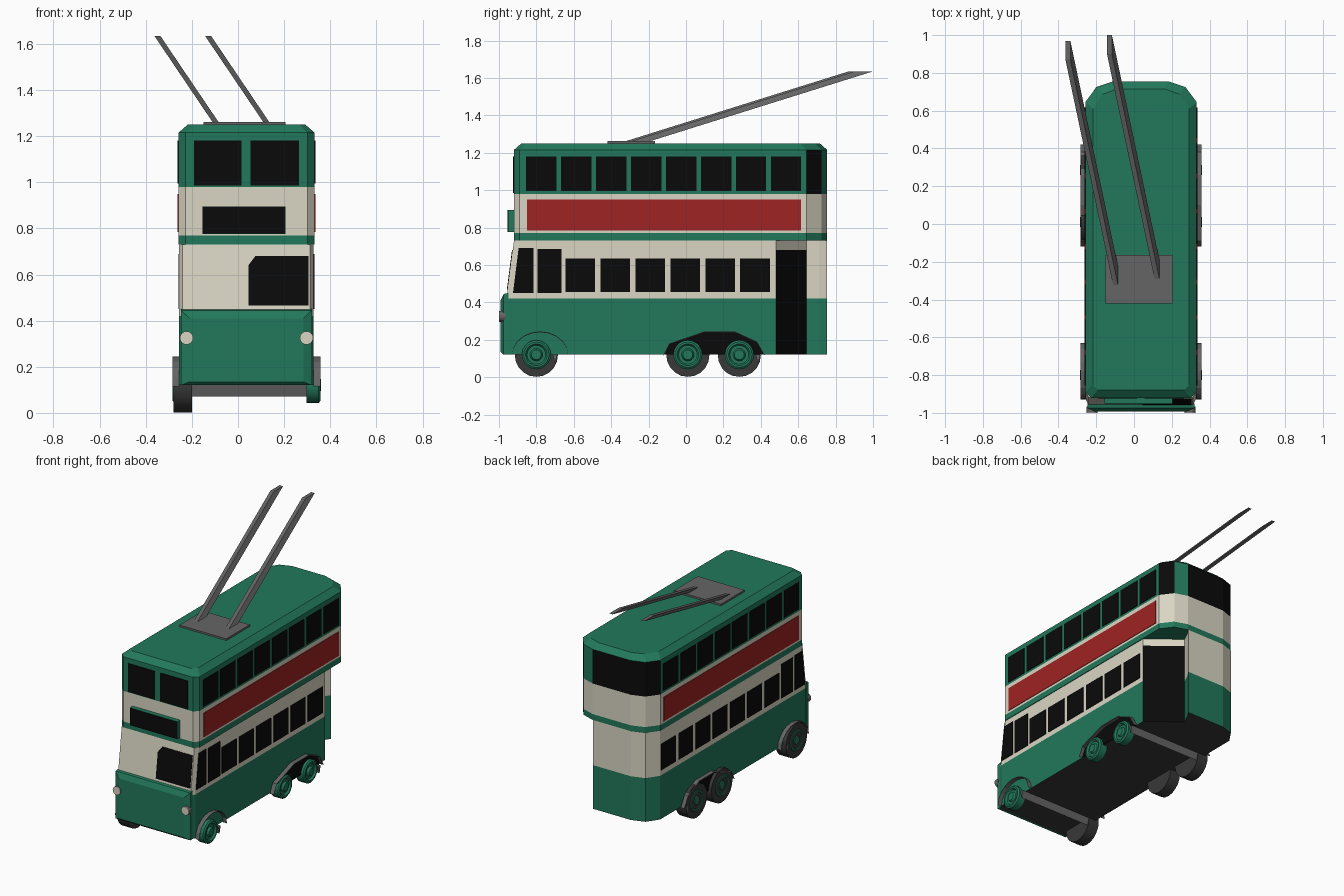
import bpy, bmesh, math
from mathutils import Vector

old = bpy.data.objects.get("Cube")
if old:
    bpy.data.objects.remove(old, do_unlink=True)


def material(name, r, g, b):
    m = bpy.data.materials.new(name)
    m.use_nodes = True
    m.diffuse_color = (r, g, b, 1)
    m.node_tree.nodes["Principled BSDF"].inputs["Base Color"].default_value = (r, g, b, 1)
    return m


GREEN = material("bus_green", .016, .19, .105)
CREAM = material("cream", .70, .67, .55)
RED = material("panel_red", .35, .017, .017)
BLACK = material("window_black", .003, .003, .003)
GREY = material("metal_grey", .13, .13, .13)
DARK = material("tyre_dark", .04, .04, .04)
CX = .037            # centre line of the body


def loft(name, rings, mats, rule=lambda band, edge: 0, caps=(0, 0)):
    """Skin closed rings of points; rule picks the material of each face."""
    bm = bmesh.new()
    vs = [[bm.verts.new(p) for p in ring] for ring in rings]
    n = len(rings[0])
    for b in range(len(rings) - 1):
        for e in range(n):
            k = (e + 1) % n
            f = bm.faces.new((vs[b][e], vs[b][k], vs[b + 1][k], vs[b + 1][e]))
            f.material_index = rule(b, e)
    bm.faces.new(vs[0][::-1]).material_index = caps[0]
    bm.faces.new(vs[-1]).material_index = caps[1]
    bmesh.ops.recalc_face_normals(bm, faces=bm.faces)
    me = bpy.data.meshes.new(name)
    bm.to_mesh(me)
    bm.free()
    for m in mats:
        me.materials.append(m)
    ob = bpy.data.objects.new(name, me)
    bpy.context.collection.objects.link(ob)
    return ob


def panel(name, mat, pts, d):
    """Extrude a flat outline along d."""
    return loft(name, [pts, [Vector(p) + Vector(d) for p in pts]], [mat])


def box(name, mat, x0, x1, y0, y1, z0, z1):
    return panel(name, mat, [(x0, y0, z0), (x1, y0, z0), (x1, y1, z0), (x0, y1, z0)],
                 (0, 0, z1 - z0))


def lathe(name, mat, profile, y, z):
    """Turn (x, radius) pairs about an axle along x."""
    n = 20
    turn = [(math.cos(i * math.tau / n), math.sin(i * math.tau / n)) for i in range(n)]
    ob = loft(name, [[(x, y + r * c, z + r * s) for c, s in turn] for x, r in profile], [mat])
    bpy.context.view_layer.objects.active = ob
    ob.select_set(True)
    bpy.ops.object.shade_smooth_by_angle(angle=.6)
    ob.select_set(False)
    return ob


# Lower deck with the open rear entrance
def front_y(z):
    return -.96 + max(0, z - .42) * .13


def lower_plan(z):
    f = front_y(z)
    plan = [(-.24, f), (.312, f), (.327, f + .03), (.327, .48), (.12, .645), (.15, .71),
            (.18, .755), (-.11, .755), (-.2, .725), (-.255, .645), (-.255, f + .03)]
    return [(x, y, z) for x, y in plan]


def lower_colour(band, edge):
    if edge == 3 and band < 2:
        return 2
    return 0 if band == 0 else 1


loft("lower_deck", [lower_plan(z) for z in (.12, .42, .68, .73)],
     [GREEN, CREAM, BLACK, DARK], lower_colour, (3, 1))


# Upper deck with a bevelled roof and dark rear windows
def upper_plan(z, inset=0):
    half = [(.265, -.92), (.295, -.89), (.295, .645), (.235, .725), (.145, .755)]
    plan = [(CX + x, y) for x, y in half] + [(CX - x, y) for x, y in half[::-1]]
    mid = -.08
    return [(CX + (x - CX) * (1 - inset / .295), mid + (y - mid) * (1 - inset / .84), z)
            for x, y in plan]


def upper_colour(band, edge):
    if band == 2 and edge in (2, 4, 5, 6):
        return 2
    return 1 if band == 1 else 0


loft("upper_deck", [upper_plan(.73), upper_plan(.77), upper_plan(.98), upper_plan(1.215),
                    upper_plan(1.25, .04)], [GREEN, CREAM, BLACK], upper_colour)


# Bevelled nose and headlamps
def nose_ring(y, x0, x1, z0, z1):
    return [(x0, y, z0), (x1, y, z0), (x1, y, z1), (x0, y, z1)]


loft("nose", [nose_ring(-.95, -.247, .32, .12, .45), nose_ring(-.975, -.247, .32, .12, .445),
              nose_ring(-.992, -.21, .283, .135, .41)], [GREEN])
for side in (-1, 1):
    x = CX + side * .26
    disc = [(x + .029 * math.cos(a * math.tau / 16), -.996, .325 + .029 * math.sin(a * math.tau / 16))
            for a in range(16)]
    panel("headlamp_housing", GREY, disc, (0, .03, 0))
    panel("headlamp_lens", CREAM, disc, (0, -.004, 0))

# Front windows and destination box
for x0, x1 in ((-.19, .015), (.055, .265)):
    box("upper_front_window", BLACK, x0, x1, -.924, -.918, .985, 1.18)
box("destination_box", GREEN, -.155, .205, -.95, -.91, .775, .895)
box("destination_screen", BLACK, -.153, .203, -.954, -.95, .777, .893)
panel("windscreen", BLACK, [(x, front_y(z) - .004, z) for x, z in
      ((.045, .465), (.305, .465), (.305, .68), (.075, .68), (.045, .64))], (0, .006, 0))

# Wheel arch outlines
rear_arch = [(-.12, .12), (-.09, .18), (.1, .245), (.26, .245), (.38, .19), (.42, .12)]
front_arch = [(-.78 - .15 * math.cos(a * math.pi / 10), .12 + .125 * math.sin(a * math.pi / 10))
              for a in range(11)]

# Both sides: windows, advert panel, arches, hubs
for side in (-1, 1):
    xu, xl = CX + side * .295, CX + side * .291
    out = (side * .004, 0, 0)

    def plate(name, mat, x, outline):
        panel(name, mat, [(x - side * .002, y, z) for y, z in outline], (side * .006, 0, 0))

    def rect(y0, y1, z0, z1):
        return [(y0, z0), (y1, z0), (y1, z1), (y0, z1)]

    for i in range(8):
        y = -.855 + i * .187
        plate("upper_side_window", BLACK, xu, rect(y, y + .162, .995, 1.18))
    for i in range(7 if side < 0 else 6):
        y = -.645 + i * .187
        plate("lower_side_window", BLACK, xl, rect(y, y + .158, .455, .635))
    plate("cab_side_window", BLACK, xl, rect(-.795, -.665, .45, .685))
    plate("cab_quarter_window", BLACK, xl, [(-.925, .45), (-.815, .45), (-.815, .69), (-.895, .69)])
    plate("advert_panel", RED, xu, rect(-.85, .615, .785, .95))
    plate("rear_wheel_arch", BLACK, xl, rear_arch)

    for arch in (rear_arch, front_arch):
        inner = [(y, z - .005) for y, z in arch[::-1]]
        panel("wheel_guard", GREY, [(xl, y, z) for y, z in arch + inner], (side * .029, 0, 0))
    for y in (-.8, .01, .285):
        lathe("wheel_hub", GREEN, [(CX + side * o, r) for o, r in
              ((.26, .078), (.312, .078), (.32, .068), (.32, .058), (.308, .05),
               (.308, .034), (.322, .026))], y, .12)

# Tyres and under-floor cross bars
for y in (-.8, .01, .285):
    lathe("tyre", DARK, [(-.2, .115), (-.28, .115)], y, .117)
for y in (-.7, .385):
    panel("cross_bar", GREY, [(-.28, y - .012, .12), (-.28, y + .012, .12), (-.28, y, .07)],
          (.63, 0, 0))

# Roof plate and the two trolley poles
box("pole_base", GREY, -.15, .205, -.42, -.165, 1.245, 1.262)
for x, y in ((-.09, -.31), (.13, -.28)):
    foot = [(x + a, y + b, 1.25) for a, b in
            ((-.013, -.05), (.013, -.05), (.013, .05), (-.013, .05))]
    panel("trolley_pole", GREY, foot, (-.26, 1.23, .385))
